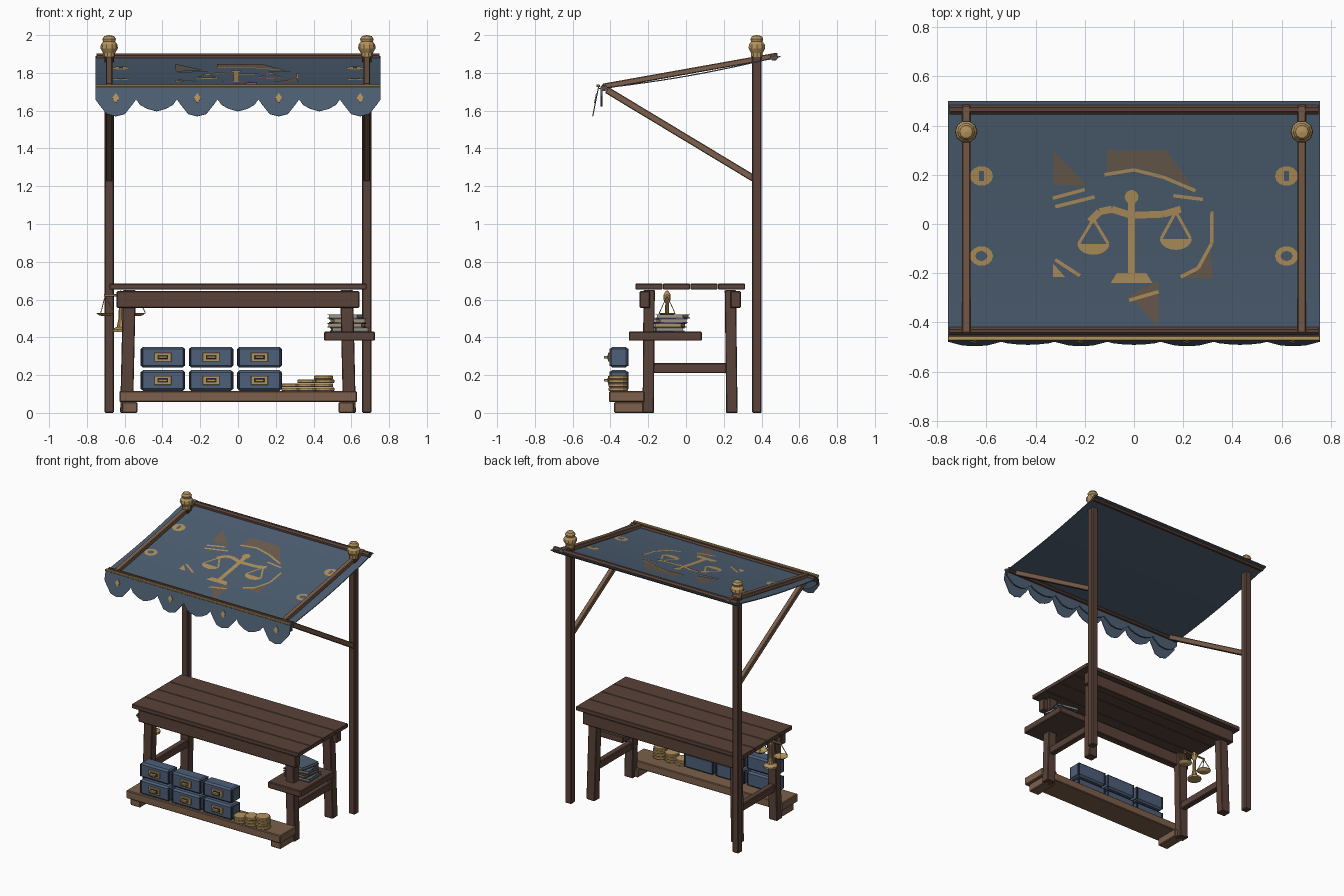
import bpy, bmesh, math
from mathutils import Vector, Matrix

if "Cube" in bpy.data.objects:
    bpy.data.objects.remove(bpy.data.objects["Cube"])


def material(name, rgb):
    m = bpy.data.materials.new(name)
    m.use_nodes = True
    m.diffuse_color = (*rgb, 1)
    m.node_tree.nodes["Principled BSDF"].inputs["Base Color"].default_value = (*rgb, 1)
    return m


DARK = material("dark wood", (0.10, 0.054, 0.04))
LIGHT = material("light wood", (0.2, 0.115, 0.07))
CLOTH = material("blue cloth", (0.075, 0.115, 0.17))
BOX = material("blue paint", (0.075, 0.115, 0.19))
NAVY = material("navy trim", (0.03, 0.04, 0.075))
GOLD = material("gold", (0.45, 0.29, 0.11))
FADED = material("faded gold", (0.15, 0.11, 0.08))
PAPER = material("paper", (0.36, 0.29, 0.2))


def finish(name, bm, mat, bevel=0, solid=0, smooth=False):
    me = bpy.data.meshes.new(name)
    bm.to_mesh(me)
    bm.free()
    me.materials.append(mat)
    ob = bpy.data.objects.new(name, me)
    bpy.context.collection.objects.link(ob)
    if solid:
        mod = ob.modifiers.new("thickness", "SOLIDIFY")
        mod.thickness, mod.offset = solid, 0
    if bevel:
        mod = ob.modifiers.new("bevel", "BEVEL")
        mod.width, mod.segments = bevel, 1
    if smooth:
        for p in me.polygons:
            p.use_smooth = True
    return ob


def box(name, x, y, z, mat, bevel=0.005, turn=0):
    bm = bmesh.new()
    size = (x[1] - x[0], y[1] - y[0], z[1] - z[0])
    mid = (sum(x) / 2, sum(y) / 2, sum(z) / 2)
    mtx = Matrix.Translation(mid) @ Matrix.Rotation(turn, 4, "Z") @ Matrix.Diagonal((*size, 1))
    bmesh.ops.create_cube(bm, size=1, matrix=mtx)
    return finish(name, bm, mat, bevel)


def beam(name, p, q, w, d, mat, sides=4, bevel=0.004):
    """Square bar (w along x, d across) or round rod from p to q."""
    p, q = Vector(p), Vector(q)
    axis = (q - p).normalized()
    side = Vector((1, 0, 0)) if abs(axis.x) < 0.8 else Vector((0, 1, 0))
    other = axis.cross(side).normalized()
    side = other.cross(axis)
    bm = bmesh.new()
    rings = []
    for c in (p, q):
        ring = []
        for i in range(sides):
            a = math.tau * (i + 0.5) / sides
            k = math.sqrt(0.5) if sides == 4 else 0.5
            ring.append(bm.verts.new(c + side * w * k * math.cos(a) + other * d * k * math.sin(a)))
        rings.append(ring)
    for i in range(sides):
        j = (i + 1) % sides
        bm.faces.new((rings[0][i], rings[0][j], rings[1][j], rings[1][i]))
    bm.faces.new(rings[0][::-1])
    bm.faces.new(rings[1])
    bmesh.ops.recalc_face_normals(bm, faces=bm.faces)
    return finish(name, bm, mat, bevel if sides == 4 else 0)


def lathe(name, at, profile, mat, sides=10):
    bm = bmesh.new()
    vs = [bm.verts.new((at[0] + r, at[1], z)) for r, z in profile]
    edges = [bm.edges.new(e) for e in zip(vs, vs[1:])]
    bmesh.ops.spin(bm, geom=vs + edges, cent=(*at, 0), axis=(0, 0, 1), angle=math.tau, steps=sides)
    bmesh.ops.remove_doubles(bm, verts=bm.verts, dist=0.0005)
    bmesh.ops.recalc_face_normals(bm, faces=bm.faces)
    return finish(name, bm, mat)


# Awning frame
def slope(y):
    return 1.72 + (y + 0.44) * 0.178


for side, s in (("right", -1), ("left", 1)):
    x = 0.682 * s
    box(side + "_post", (x - 0.025, x + 0.025), (0.35, 0.4), (0, 1.89), DARK)
    lathe(side + "_finial", (x, 0.375), [(0, 1.88), (0.032, 1.885), (0.032, 1.905), (0.046, 1.93), (0.044, 1.95),
          (0.032, 1.965), (0.036, 1.98), (0.026, 1.995), (0, 2)], GOLD)
    beam(side + "_rafter", (x, -0.44, slope(-0.44) + 0.008), (x, 0.485, slope(0.485) + 0.008), 0.034, 0.03, LIGHT)
    beam(side + "_brace", (x, -0.42, 1.71), (x, 0.36, 1.24), 0.034, 0.036, LIGHT)
beam("front_rail", (-0.75, -0.435, 1.72), (0.75, -0.435, 1.72), 0.036, 0.036, DARK, 8)
beam("back_rail", (-0.75, 0.465, 1.884), (0.75, 0.465, 1.884), 0.042, 0.042, DARK, 8)

# Sagging cloth
ROWS = [-0.46 + 0.96 * i / 12 for i in range(13)]


def cloth_z(y):
    t = (y + 0.46) / 0.96
    i = min(max(int(t * 12), 0), 11)
    heights = [slope(ROWS[k]) - 0.016 * math.sin(math.pi * k / 12) for k in (i, i + 1)]
    return heights[0] + (heights[1] - heights[0]) * (t * 12 - i)


bm = bmesh.new()
rows = [[bm.verts.new((x, y, cloth_z(y))) for x in (-0.755, 0.755)] for y in ROWS]
for a, b in zip(rows, rows[1:]):
    bm.faces.new((a[0], a[1], b[1], b[0]))
finish("awning_cloth", bm, CLOTH, solid=0.006)


# Painted shapes laid on the cloth
def paint(name, shapes, mat, lift=0.006):
    bm = bmesh.new()
    for pts in shapes:
        bm.faces.new([bm.verts.new((px, py, 0)) for px, py in pts])
    bmesh.ops.triangulate(bm, faces=bm.faces)
    for y in ROWS:
        bmesh.ops.bisect_plane(bm, geom=bm.verts[:] + bm.edges[:] + bm.faces[:], plane_co=(0, y, 0), plane_no=(0, 1, 0))
    for f in bm.faces:
        f.normal_update()
        if f.normal.z < 0:
            f.normal_flip()
    for v in bm.verts:
        v.co.z = cloth_z(v.co.y) + lift
    finish(name, bm, mat)


def stroke(pts, w):
    out = []
    for p, q in zip(pts, pts[1:]):
        p, q = Vector(p), Vector(q)
        n = (q - p).orthogonal().normalized() * w / 2
        out.append([p + n, q + n, q - n, p - n])
    return out


def disc(cx, cy, rx, ry, a0=0, a1=math.tau, n=14):
    return [(cx + rx * math.cos(a0 + (a1 - a0) * i / n), cy + ry * math.sin(a0 + (a1 - a0) * i / n)) for i in range(n)]


emblem = [[(-0.095, -0.24), (0.075, -0.24), (0.05, -0.2), (-0.07, -0.2)], disc(-0.01, 0.11, 0.028, 0.028)]
emblem += stroke([(-0.01, -0.21), (-0.01, 0.1)], 0.03)
emblem += stroke([(-0.18, 0.01), (-0.14, 0.05), (-0.09, 0.06), (-0.01, 0.035), (0.12, 0.04), (0.19, 0.06)], 0.028)
for cx, top, apex in ((-0.165, -0.08, 0.02), (0.17, -0.06, 0.05)):
    emblem.append(disc(cx, top, 0.065, 0.045, math.pi, math.tau + 0.2))
    emblem += stroke([(cx - 0.06, top), (cx, apex), (cx + 0.06, top)], 0.012)
for arc in ([(-0.12, 0.2), (0, 0.22), (0.12, 0.19), (0.25, 0.135)], [(-0.33, 0.105), (-0.2, 0.14)],
            [(-0.32, 0.07), (-0.16, 0.11)], [(0.16, 0.115), (0.28, 0.1)],
            [(0.317, 0.05), (0.315, -0.08), (0.26, -0.18), (0.19, -0.215)],
            [(-0.32, -0.145), (-0.22, -0.21)], [(-0.02, -0.31), (0.1, -0.275)]):
    emblem += stroke(arc, 0.014)
emblem.append([(-0.33, -0.16), (-0.33, -0.215), (-0.28, -0.215)])
paint("awning_emblem", emblem, GOLD)
paint("awning_faded_patches", [
    [(-0.33, 0.3), (-0.33, 0.16), (-0.19, 0.155)],
    [(-0.11, 0.3), (0.13, 0.3), (0.24, 0.15), (0.12, 0.2), (0, 0.23), (-0.11, 0.21)],
    [(0.31, -0.09), (0.32, -0.22), (0.2, -0.22), (0.26, -0.17)],
    [(-0.02, -0.29), (0.1, -0.42), (0.1, -0.23)]], FADED, 0.005)
spots = [(sx * 0.62, cy) for sx in (-1, 1) for cy in (0.195, -0.13)]
paint("awning_medallions", [disc(cx, cy, 0.047, 0.04) for cx, cy in spots], GOLD)
paint("medallion_centres", [disc(cx, cy, 0.024, 0.02) if cy < 0 else
      [(cx - 0.01, 0.175), (cx + 0.01, 0.175), (cx + 0.01, 0.215), (cx - 0.01, 0.215)] for cx, cy in spots], CLOTH, 0.008)


# Scalloped valance, lining and trim
def hang(x, z, y0=-0.462):
    return (x, y0 - (1.73 - z) * 0.2, z)


W = 1.51 / 7
front, lining, gems = bmesh.new(), bmesh.new(), bmesh.new()
for i in range(7):
    left, low = -0.755 + W * i, 1.57 if i % 2 == 0 else 1.597
    curve = [(0, 1.66), (0.1, 1.63), (0.28, low + 0.012), (0.5, low), (0.72, low + 0.012), (0.9, 1.63), (1, 1.66)]
    outline = [(left, 1.73)] + [(left + W * t, z) for t, z in curve] + [(left + W, 1.73)]
    front.faces.new([front.verts.new(hang(x, z)) for x, z in outline])
    lining.faces.new([lining.verts.new((x, -0.447, 1.72 - (1.73 - z) * 0.62)) for x, z in outline])
    if i % 2 == 0:
        cx = left + W / 2
        gems.faces.new([gems.verts.new(hang(cx + dx, 1.667 + dz, -0.467))
                        for dx, dz in ((0, -0.026), (0.019, 0), (0, 0.026), (-0.019, 0))])
finish("valance", front, CLOTH, solid=0.005)
finish("valance_lining", lining, CLOTH, solid=0.01)
finish("valance_diamonds", gems, GOLD, solid=0.004)
box("valance_trim", (-0.755, 0.755), (-0.474, -0.456), (1.725, 1.738), GOLD, 0.002)

# Counter table
for i in range(4):
    y = -0.268 + 0.1455 * i
    box("top_plank", (-0.68, 0.68), (y, y + 0.143), (0.654, 0.684), DARK, 0.003)
for y in ((-0.245, -0.19), (0.235, 0.29)):
    box("apron", (-0.642, 0.642), y, (0.555, 0.645), DARK)
for s in (-1, 1):
    for yt, yb in ((-0.195, -0.2), (0.235, 0.243)):
        beam("table_leg", (0.59 * s, yb, 0), (0.575 * s, yt, 0.65), 0.068, 0.06, DARK)
    box("side_stretcher", (0.583 * s - 0.022, 0.583 * s + 0.022), (-0.18, 0.22), (0.21, 0.265), DARK)
    box("shelf_foot", (0.573 * s - 0.04, 0.573 * s + 0.04), (-0.38, -0.2), (0, 0.057), LIGHT)
box("front_shelf", (-0.628, 0.63), (-0.407, -0.22), (0.057, 0.115), LIGHT)
box("side_shelf", (0.455, 0.725), (-0.303, 0.085), (0.382, 0.43), DARK)

# Strongboxes with gold label plates
for col in range(3):
    for row in range(2):
        x, z = -0.398 + 0.256 * col, 0.117 + 0.123 * row
        box("strongbox", (x - 0.118, x + 0.118), (-0.403, -0.308), (z, z + 0.109), BOX, 0.012)
        for e in (-1, 1):
            box("box_edge_band", (x + e * 0.112 - 0.005, x + e * 0.112 + 0.005), (-0.406, -0.305),
                (z + 0.008, z + 0.101), NAVY, 0.002)
        zc = z + 0.055
        box("label_plate", (x - 0.045, x + 0.045), (-0.412, -0.4), (zc - 0.024, zc + 0.024), GOLD, 0.002)
        box("label_slot", (x - 0.028, x + 0.028), (-0.416, -0.41), (zc - 0.012, zc + 0.012), NAVY, 0)
        box("pull_handle", (x - 0.024, x + 0.024), (-0.435, -0.412), (zc - 0.007, zc + 0.007), GOLD, 0.002)

# Coin stacks
for x, count in ((0.278, 2), (0.362, 3), (0.456, 4)):
    for k in range(count):
        z = 0.115 + 0.021 * k
        lathe("coin", (x + 0.003 * (-1) ** k, -0.358), [(0, z), (0.047, z), (0.051, z + 0.004), (0.051, z + 0.016),
              (0.047, z + 0.02), (0, z + 0.02)], GOLD, 12)

# Stacked books
for k, (mat, turn, x, y) in enumerate(((CLOTH, 0.05, 0.59, -0.09), (DARK, -0.12, 0.575, -0.085),
                                       (BOX, 0.15, 0.58, -0.08), (CLOTH, -0.2, 0.57, -0.07))):
    z, hx = 0.43 + 0.023 * k, 0.1 - 0.006 * k
    box("book_pages", (x - hx + 0.006, x + hx - 0.006), (y - 0.07, y + 0.07), (z + 0.003, z + 0.02), PAPER, 0, turn)
    for dz in (0, 0.018):
        box("book_cover", (x - hx, x + hx), (y - 0.076, y + 0.076), (z + dz, z + dz + 0.005), mat, 0, turn)

# Balance scale beside the table
sx, sy = -0.62, -0.1
lathe("scale_stand", (sx, sy), [(0, 0.428), (0.048, 0.428), (0.048, 0.442), (0.022, 0.455), (0.013, 0.5), (0.01, 0.58),
      (0.02, 0.6), (0.02, 0.625), (0.008, 0.645), (0, 0.648)], GOLD)
beam("scale_beam", (sx - 0.09, sy, 0.622), (sx + 0.09, sy, 0.622), 0.014, 0.014, GOLD, 6)
for s in (-1, 1):
    px = sx + 0.083 * s
    lathe("scale_pan", (px, sy), [(0, 0.512), (0.03, 0.515), (0.05, 0.53), (0.046, 0.53), (0.028, 0.52), (0, 0.517)], GOLD)
    for k in range(3):
        a = math.tau * k / 3
        beam("pan_cord", (px, sy, 0.62), (px + 0.047 * math.cos(a), sy + 0.047 * math.sin(a), 0.53), 0.004, 0.004, GOLD, 4, 0)
